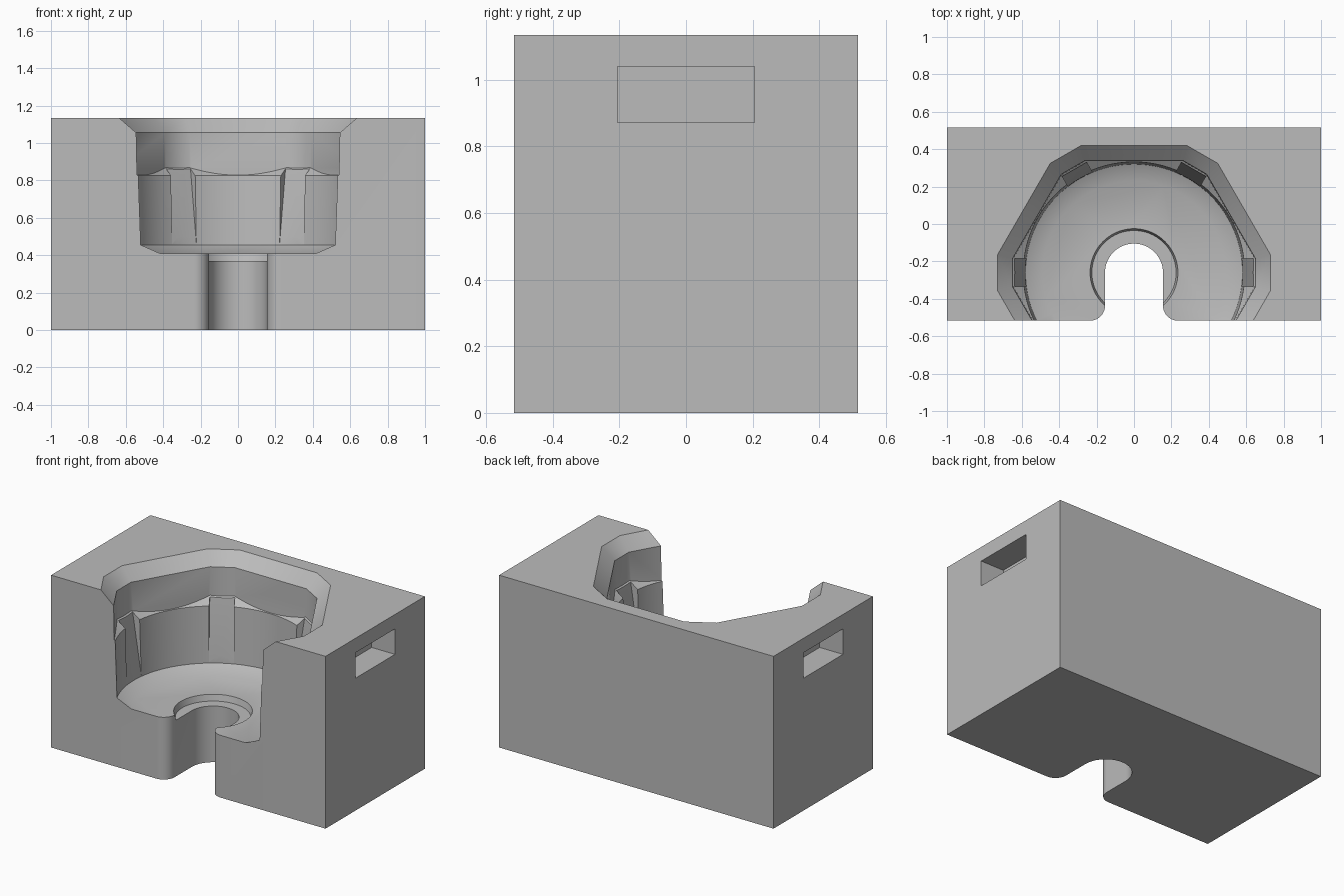
import bpy, bmesh
from math import cos, sin, pi, sqrt
from mathutils import Vector

if "Cube" in bpy.data.objects:
    bpy.data.objects.remove(bpy.data.objects["Cube"])

HALF_DEPTH, HEIGHT = 0.517, 1.135
AXIS_Y = -0.26          # the socket axis sits forward of the block centre


def loft(name, rings):
    """Closed solid through equal-length rings of (x, y, z) points."""
    bm = bmesh.new()
    loops = [[bm.verts.new(p) for p in ring] for ring in rings]
    n = len(loops[0])
    for low, high in zip(loops, loops[1:]):
        for i in range(n):
            j = (i + 1) % n
            bm.faces.new((low[i], low[j], high[j], high[i]))
    bm.faces.new(loops[0][::-1])
    bm.faces.new(loops[-1])
    bmesh.ops.recalc_face_normals(bm, faces=bm.faces)
    mesh = bpy.data.meshes.new(name)
    bm.to_mesh(mesh)
    bm.free()
    obj = bpy.data.objects.new(name, mesh)
    bpy.context.collection.objects.link(obj)
    return obj


def box(name, x0, x1, y0, y1, z0, z1):
    return loft(name, [[(x0, y0, z), (x1, y0, z), (x1, y1, z), (x0, y1, z)]
                       for z in (z0, z1)])


def circle(r, z, n=96):
    return [(r * cos(2 * pi * i / n), AXIS_Y + r * sin(2 * pi * i / n), z)
            for i in range(n)]


def blunt_hexagon(flat, corner, z):
    """Hexagon with clipped corners, from its two face distances."""
    half = (flat * 2 / sqrt(3) - corner) * sqrt(3)
    pts = []
    for k in range(6):
        c, s = cos(k * pi / 3), sin(k * pi / 3)
        for h in (-half, half):
            pts.append((corner * c - h * s, AXIS_Y + corner * s + h * c, z))
    return pts


def combine(target, cutter, operation="DIFFERENCE"):
    mod = target.modifiers.new("cut", "BOOLEAN")
    mod.operation, mod.solver, mod.object = operation, "EXACT", cutter
    bpy.context.view_layer.update()
    bpy.context.view_layer.objects.active = target
    bpy.ops.object.modifier_apply(modifier=mod.name)
    bpy.data.objects.remove(cutter)


# Main block
block = box("holder_block", -1, 1, -HALF_DEPTH, HALF_DEPTH, 0, HEIGHT)

# Round bowl limited by the six-sided mouth with its chamfered rim
bowl = loft("bowl_cutter", [circle(r, z) for r, z in (
    (0.49, 0.41), (0.58, 0.455), (0.592, 0.825), (0.72, 0.92),
    (0.95, 1.0), (0.95, 1.3))])
mouth = loft("mouth_cutter", [blunt_hexagon(*p) for p in (
    (0.588, 0.638, 0.35), (0.60, 0.65, 1.055), (0.72, 0.77, 1.175))])
combine(bowl, mouth, "INTERSECT")
combine(block, bowl)

# Tapered corner grooves
for k in range(4):
    c, s = cos(k * pi / 3), sin(k * pi / 3)
    rings = []
    for z, outer in ((0.46, 0.575), (0.9, 0.644)):
        rings.append([(r * c - h * s, AXIS_Y + r * s + h * c, z) for r, h in (
            (0.4, -0.075), (outer, -0.075), (outer, 0.075), (0.4, 0.075))])
    combine(block, loft("groove_cutter", rings))

# Shallow counterbore in the bowl floor
combine(block, loft("counterbore_cutter",
                    [circle(0.225, 0.37), circle(0.245, 0.45)]))

# Through slot: round inner end, rounded lips at the front
R, LIP = 0.155, 0.08
right = [(R + LIP, -0.6)]
for i in range(13):
    a = pi / 2 * (1 - i / 12)
    right.append((R + LIP - LIP * cos(a), LIP - HALF_DEPTH - LIP * sin(a)))
arc = [(R * cos(pi * i / 32), AXIS_Y + R * sin(pi * i / 32)) for i in range(33)]
outline = right + arc + [(-x, y) for x, y in reversed(right)]
combine(block, loft("slot_cutter", [[(x, y, z) for x, y in outline]
                                    for z in (-0.1, 0.45)]))

# Blind hand slots in both ends
for side in (-1, 1):
    x0, x1 = sorted((side * 0.83, side * 1.1))
    combine(block, box("hand_slot_cutter", x0, x1, -0.206, 0.206, 0.872, 1.04))

# Material and shading
grey = bpy.data.materials.new("plain grey")
grey.use_nodes = True
colour = (0.5, 0.5, 0.5, 1)
grey.diffuse_color = colour
grey.node_tree.nodes["Principled BSDF"].inputs["Base Color"].default_value = colour
block.data.materials.clear()
block.data.materials.append(grey)
for poly in block.data.polygons:
    poly.material_index = 0
bpy.ops.object.select_all(action="DESELECT")
block.select_set(True)
bpy.context.view_layer.objects.active = block
bpy.ops.object.shade_smooth_by_angle(angle=pi / 6)
